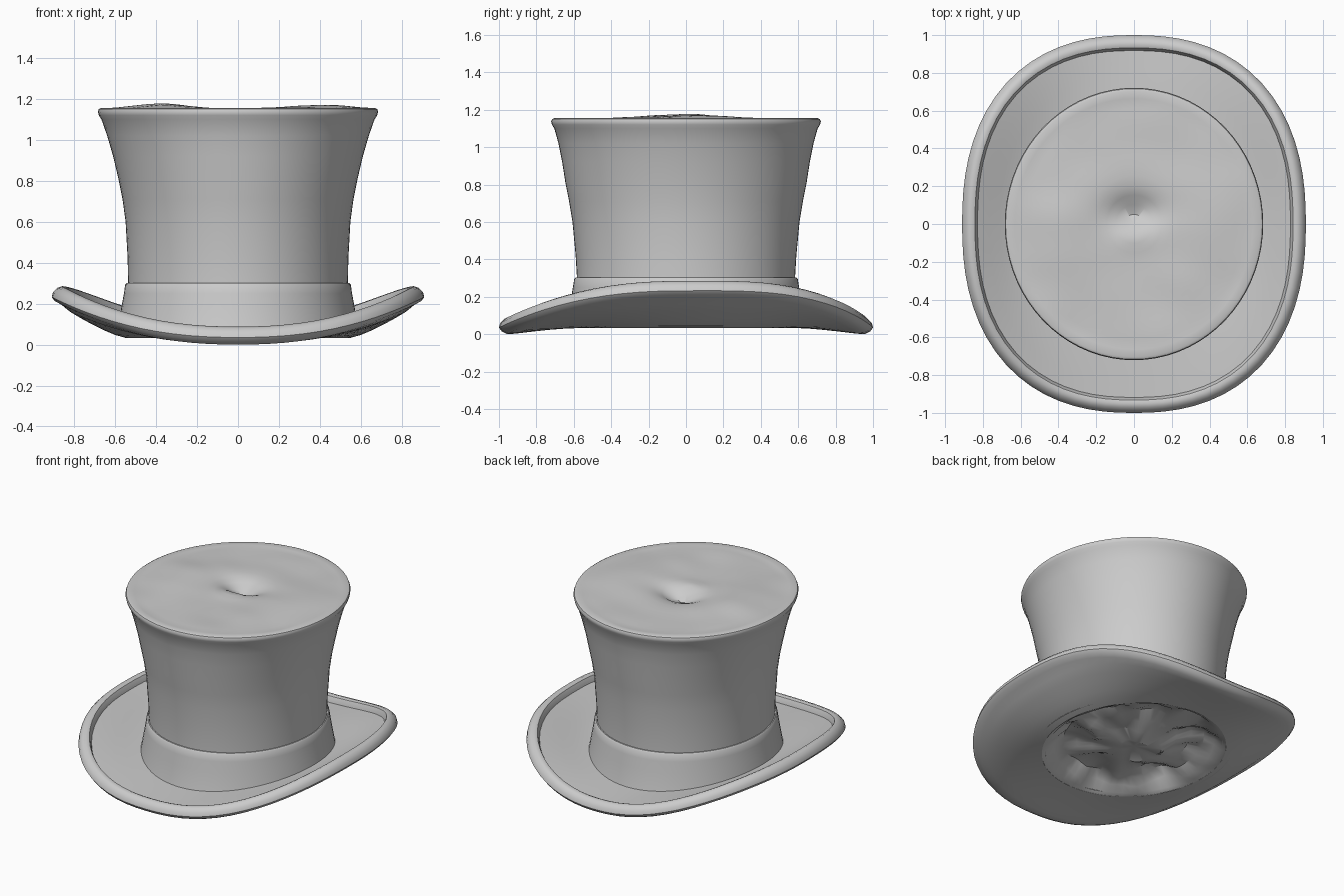
import bpy, bmesh, math
from math import sin, cos, exp, pi
from mathutils import Vector, noise

if "Cube" in bpy.data.objects:
    bpy.data.objects.remove(bpy.data.objects["Cube"])

SIDES = 72
ANGLES = [2 * pi * i / SIDES for i in range(SIDES)]


def oval(a, rx, ry, power=2.0):
    """Point on an oval; power above 2 squares it off."""
    c, s = cos(a), sin(a)
    r = (abs(c) ** power + abs(s) ** power) ** (-1 / power)
    return (c * r * rx, s * r * ry)


def loft(name, rings, center=None, closed=False, angle=40):
    """Skin a list of rings; optionally end in a centre point or join last to first."""
    bm = bmesh.new()
    rows = [[bm.verts.new(p) for p in ring] for ring in rings]
    pairs = list(zip(rows, rows[1:])) + ([(rows[-1], rows[0])] if closed else [])
    for lo, hi in pairs:
        for i in range(SIDES):
            j = (i + 1) % SIDES
            bm.faces.new((lo[i], lo[j], hi[j], hi[i]))
    if center:
        tip = bm.verts.new(center)
        for i in range(SIDES):
            bm.faces.new((rows[-1][i], rows[-1][(i + 1) % SIDES], tip))
    bmesh.ops.recalc_face_normals(bm, faces=bm.faces)
    mesh = bpy.data.meshes.new(name)
    bm.to_mesh(mesh)
    bm.free()
    ob = bpy.data.objects.new(name, mesh)
    bpy.context.collection.objects.link(ob)
    bpy.ops.object.select_all(action='DESELECT')
    ob.select_set(True)
    bpy.context.view_layer.objects.active = ob
    bpy.ops.object.shade_smooth_by_angle(angle=math.radians(angle))
    return ob


def oval_rings(profile):
    return [[(*oval(a, rx, ry), z) for a in ANGLES] for rx, ry, z in profile]


# Crown: flared wall, rounded top edge and a softly dented top
def top_height(x, y):
    swell = 0.024 * exp(-((abs(x) - 0.37) / 0.2) ** 2 - (y / 0.3) ** 2)
    pit = 0.07 * exp(-(x / 0.12) ** 2 - ((y - 0.06) / 0.08) ** 2)
    knob = 0.015 * exp(-(x / 0.09) ** 2 - ((y + 0.06) / 0.07) ** 2)
    ripple = 0.008 * noise.noise(Vector((x * 4, y * 5, 0.3)))
    return 1.150 + swell - pit + knob + ripple


wall = [(0.535, 0.58, 0.06), (0.537, 0.583, 0.30), (0.539, 0.59, 0.42),
        (0.549, 0.607, 0.60), (0.564, 0.625, 0.71), (0.584, 0.645, 0.81),
        (0.61, 0.662, 0.92), (0.639, 0.682, 1.02), (0.667, 0.704, 1.10),
        (0.68, 0.717, 1.12), (0.684, 0.721, 1.138), (0.68, 0.716, 1.15),
        (0.668, 0.703, 1.156)]
crown_rings = oval_rings(wall)
for k in range(13, 0, -1):
    f = k / 14
    ring = []
    for a in ANGLES:
        x, y = oval(a, 0.68 * f, 0.715 * f)
        ring.append((x, y, top_height(x, y)))
    crown_rings.append(ring)
loft("crown", crown_rings, center=(0, 0, top_height(0, 0)))

# Hat band with a small lip at its upper edge
band = [(0.53, 0.575, 0.044), (0.595, 0.643, 0.044), (0.584, 0.63, 0.10),
        (0.57, 0.616, 0.18), (0.557, 0.605, 0.25), (0.551, 0.598, 0.293),
        (0.543, 0.591, 0.302), (0.53, 0.575, 0.302)]
loft("hat_band", oval_rings(band), closed=True)


# Brim: saddle-shaped plate whose edge rolls into a bead
def rim_height(a):
    """Height follows the sideways position, with slightly raised back corners."""
    x = abs(oval(a, 1, 1, 2.35)[0])
    back_lift = 0.03 * 4 * (sin(a) * cos(a)) ** 2 if sin(a) > 0 else 0
    return 0.043 + 0.197 * x ** 2.3 + back_lift


def brim_ring(inset=None, drop=0, share=None, top=False):
    """A ring on the bead (inset, drop) or on the plate (share of the way outwards)."""
    ring = []
    for a in ANGLES:
        outer = Vector(oval(a, 0.91, 1.0, 2.35))
        inner = Vector(oval(a, 0.55, 0.60))
        zr = rim_height(a)
        side = cos(a) ** 2
        if share is None:
            p = outer - outer.normalized() * inset
            z = zr + drop
        else:
            p = inner.lerp(outer - outer.normalized() * 0.09, share)
            z0 = 0.05 + 0.055 * side if top else 0.033
            z1 = zr if top else zr - 0.04 - 0.04 * side
            z = z0 + (z1 - z0) * share ** 1.3
        ring.append((p.x, p.y, z))
    return ring


steps = [0, 0.2, 0.4, 0.6, 0.8]
bead = [(0.045, -0.043), (0.015, -0.028), (0, -0.008), (0.006, 0.016),
        (0.028, 0.038), (0.05, 0.045), (0.068, 0.038), (0.077, 0.02), (0.082, 0)]
brim = [brim_ring(share=t) for t in steps + [1]]
brim += [brim_ring(d, dz) for d, dz in bead]
brim += [brim_ring(share=t, top=True) for t in reversed(steps)]
loft("brim", brim, closed=True)

# Crumpled lining inside the head opening
lining = []
for f, z, rough in [(1.0, 0.034, 0), (0.95, 0.045, 0.01), (0.87, 0.08, 0.05),
                    (0.76, 0.11, 0.06), (0.62, 0.11, 0.06), (0.46, 0.09, 0.06),
                    (0.30, 0.07, 0.05), (0.15, 0.06, 0.04)]:
    ring = []
    for a in ANGLES:
        x, y = oval(a, 0.55 * f, 0.60 * f)
        ring.append((x, y, z + rough * noise.noise(Vector((x * 7, y * 7, 1.7)))))
    lining.append(ring)
loft("lining", lining, center=(0, 0, 0.06), angle=30)
